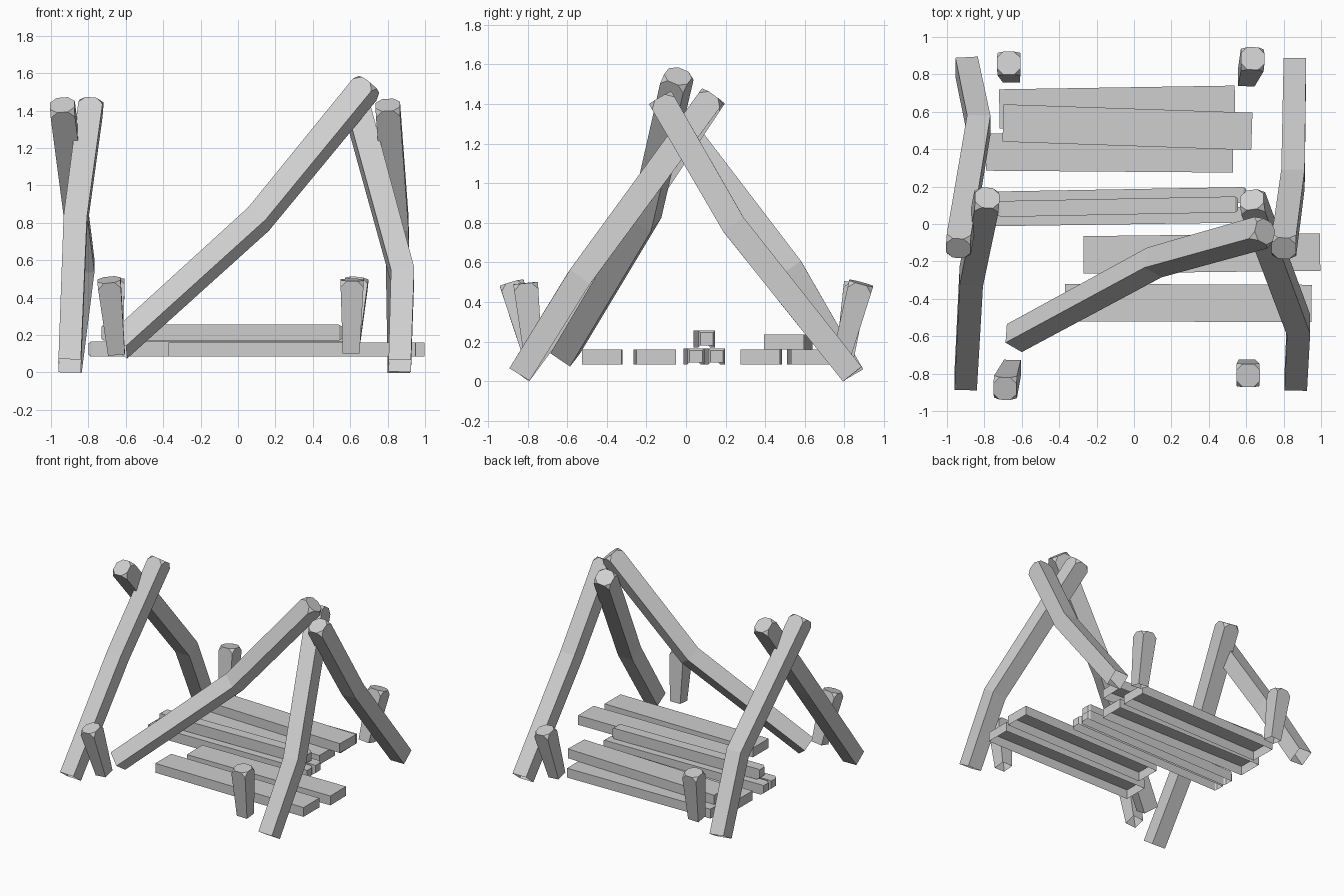
import bpy
import bmesh
from mathutils import Vector

cube = bpy.data.objects.get("Cube")
if cube:
    bpy.data.objects.remove(cube, do_unlink=True)

GREY = (0.62, 0.62, 0.62, 1)
wood = bpy.data.materials.new("grey_wood")
wood.use_nodes = True
wood.diffuse_color = GREY
wood.node_tree.nodes["Principled BSDF"].inputs["Base Color"].default_value = GREY


def finish(bm, name):
    bmesh.ops.recalc_face_normals(bm, faces=bm.faces)
    mesh = bpy.data.meshes.new(name)
    bm.to_mesh(mesh)
    bm.free()
    mesh.materials.append(wood)
    obj = bpy.data.objects.new(name, mesh)
    bpy.context.collection.objects.link(obj)
    return obj


def pole(name, points, base, tip, side=(1, 0, 0), cut=0.036):
    """Square timber along a path: open foot, top with trimmed corners."""
    pts = [Vector(p) for p in points]
    bm = bmesh.new()
    rings = []
    for i, p in enumerate(pts):
        before, after = pts[max(i - 1, 0)], pts[min(i + 1, len(pts) - 1)]
        axis = (after - before).normalized()
        u = Vector(side)
        u = (u - axis * u.dot(axis)).normalized()
        v = axis.cross(u)
        half = (base + (tip - base) * i / (len(pts) - 1)) / 2
        rings.append([bm.verts.new(p + (u * a + v * b) * half)
                      for a, b in ((-1, -1), (1, -1), (1, 1), (-1, 1))])
    for low, high in zip(rings, rings[1:]):
        for k in range(4):
            n = (k + 1) % 4
            bm.faces.new((low[k], low[n], high[n], high[k]))
    bm.faces.new(rings[-1])
    bmesh.ops.bevel(bm, geom=rings[-1], offset=cut, segments=1,
                    affect='VERTICES')
    return finish(bm, name)


def plank(name, start, end, width, bottom, height, taper=0.0):
    """Flat board between two plan points, open underneath."""
    a, b = Vector((*start, bottom)), Vector((*end, bottom))
    along = (b - a).normalized()
    across = Vector((-along.y, along.x, 0)) * width / 2
    up = Vector((0, 0, height))
    bm = bmesh.new()

    def ring(p, t):
        s = across * (1 - t * 2 / width)
        lift = Vector((0, 0, t))
        return [bm.verts.new(q) for q in
                (p - s + lift, p - s + up - lift, p + s + up - lift, p + s + lift)]

    # Tapered ends on the narrow beams
    if taper:
        step = along * taper * 1.5
        rings = [ring(a, taper), ring(a + step, 0), ring(b - step, 0), ring(b, taper)]
    else:
        rings = [ring(a, 0), ring(b, 0)]
    for r, s in zip(rings, rings[1:]):
        for k in range(3):
            bm.faces.new((r[k], r[k + 1], s[k + 1], s[k]))
    bm.faces.new(rings[0])
    bm.faces.new(rings[-1])
    return finish(bm, name)


# Crossed leaning poles at both ends
POLES = {
    "right_front_pole": [(-0.90, -0.84, 0.035), (-0.87, -0.28, 0.80), (-0.785, 0.14, 1.435)],
    "right_back_pole": [(-0.895, 0.84, 0.035), (-0.83, 0.53, 0.57), (-0.94, -0.13, 1.43)],
    "left_front_pole": [(0.865, -0.84, 0.035), (0.88, -0.54, 0.52), (0.63, 0.13, 1.435)],
    "left_back_pole": [(0.86, 0.84, 0.035), (0.85, 0.24, 0.79), (0.80, -0.13, 1.43)],
}
for name, path in POLES.items():
    pole(name, path, 0.12, 0.13)

# Fallen ridge pole
pole("ridge_pole", [(-0.64, -0.61, 0.14), (0.11, -0.205, 0.82), (0.70, -0.04, 1.54)],
     0.12, 0.13, side=(-0.05, -0.8, 0.55))

# Short corner posts
POSTS = {
    "right_front_post": ((-0.65, -0.77), (-0.69, -0.88)),
    "left_front_post": ((0.605, -0.77), (0.61, -0.81)),
    "right_back_post": ((-0.655, 0.80), (-0.67, 0.86)),
    "left_back_post": ((0.60, 0.78), (0.635, 0.885)),
}
for name, (foot, head) in POSTS.items():
    pole(name, [(*foot, 0.105), (*head, 0.495)], 0.09, 0.125, cut=0.034)

# Wide floor planks
plank("floor_plank_rear", (-0.72, 0.615), (0.54, 0.635), 0.21, 0.085, 0.075)
plank("floor_plank_middle", (-0.79, 0.385), (0.53, 0.375), 0.20, 0.085, 0.075)
plank("floor_plank_inner", (-0.27, -0.165), (0.995, -0.15), 0.20, 0.085, 0.075)
plank("floor_plank_front", (-0.37, -0.42), (0.95, -0.425), 0.20, 0.085, 0.075)
plank("stacked_plank", (-0.70, 0.54), (0.63, 0.495), 0.20, 0.16, 0.075)

# Pile of narrow beams
plank("narrow_beam_front", (-0.80, 0.03), (0.60, 0.05), 0.085, 0.085, 0.08, 0.01)
plank("narrow_beam_back", (-0.80, 0.13), (0.60, 0.155), 0.085, 0.085, 0.08, 0.01)
plank("narrow_beam_top", (-0.73, 0.08), (0.555, 0.105), 0.085, 0.17, 0.085, 0.01)
